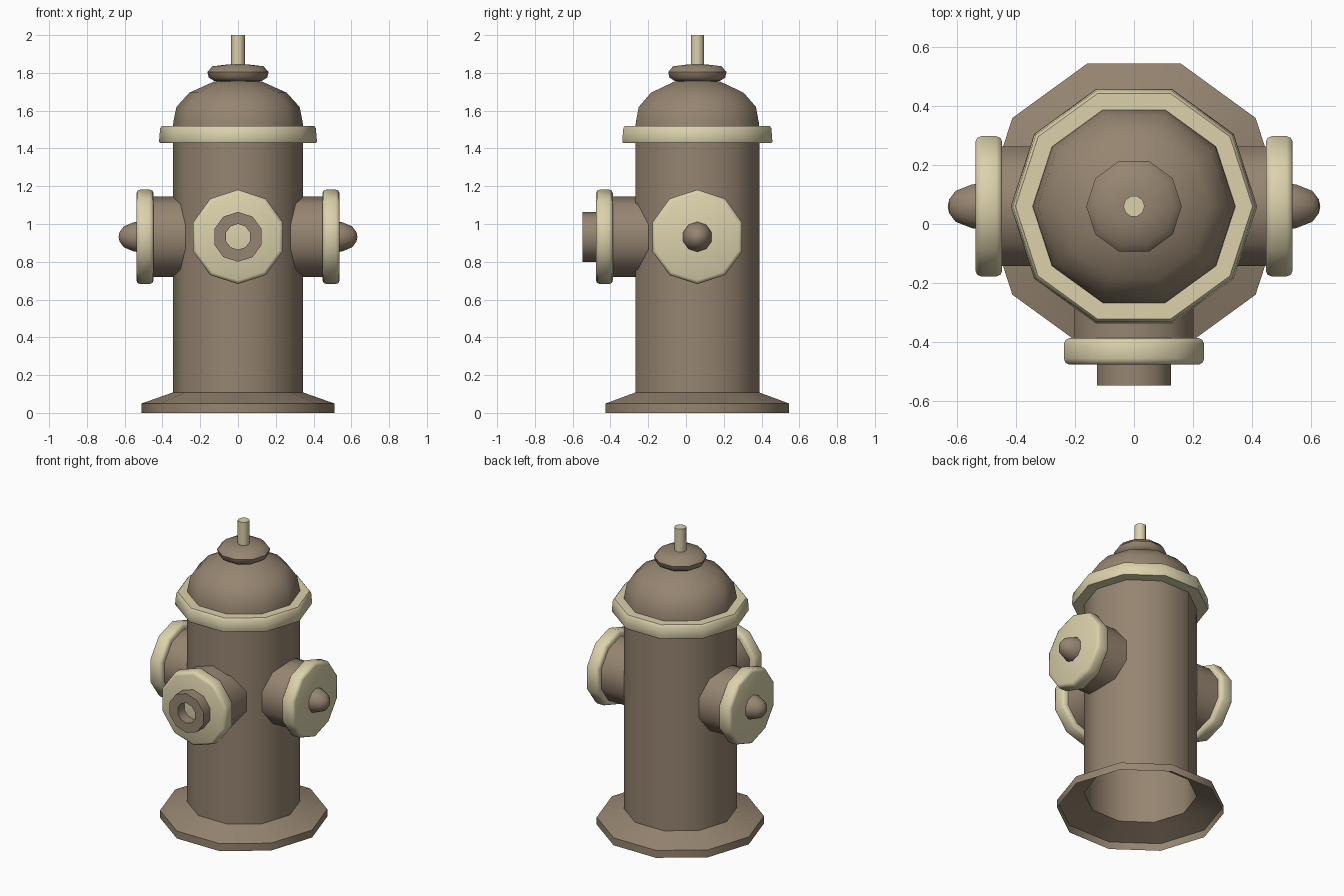
import bpy, bmesh, math
from mathutils import Vector

if "Cube" in bpy.data.objects:
    bpy.data.objects.remove(bpy.data.objects["Cube"])

SIDES = 10
X, Z = Vector((1, 0, 0)), Vector((0, 0, 1))
CY = 0.06          # the barrel's axis sits slightly behind the origin
OZ = 0.932         # outlet height


def material(name, color):
    m = bpy.data.materials.new(name)
    m.diffuse_color = color
    m.use_nodes = True
    m.node_tree.nodes["Principled BSDF"].inputs["Base Color"].default_value = m.diffuse_color
    return m


BROWN = material("brown_paint", (0.305, 0.235, 0.165, 1))
CREAM = material("cream_paint", (0.71, 0.64, 0.41, 1))


def lathe(name, profile, mat, origin=(0, CY, 0), axis=Z, u=X, closed=False):
    """Revolve (radius, distance along axis) points into a ten-sided solid."""
    bm = bmesh.new()
    origin, v = Vector(origin), axis.cross(u)
    rings = []
    for r, t in profile:
        c = origin + axis * t
        if r == 0:
            rings.append([bm.verts.new(c)] * SIDES)
        else:
            angles = [math.tau * k / SIDES for k in range(SIDES)]
            rings.append([bm.verts.new(c + (u * math.cos(a) + v * math.sin(a)) * r) for a in angles])
    pairs = list(zip(rings, rings[1:]))
    if closed:
        pairs.append((rings[-1], rings[0]))
    for lo, hi in pairs:
        for k in range(SIDES):
            n = (k + 1) % SIDES
            bm.faces.new(dict.fromkeys((lo[k], lo[n], hi[n], hi[k])))
    me = bpy.data.meshes.new(name)
    bm.to_mesh(me)
    bm.free()
    ob = bpy.data.objects.new(name, me)
    bpy.context.collection.objects.link(ob)
    me.materials.append(mat)
    bpy.ops.object.select_all(action='DESELECT')
    ob.select_set(True)
    bpy.context.view_layer.objects.active = ob
    bpy.ops.object.shade_smooth_by_angle(angle=math.radians(46))
    return ob


# Barrel with flared foot, open underneath
lathe("barrel", [(0.51, 0), (0.51, 0.05), (0.345, 0.108), (0.345, 1.47)], BROWN)

# Collar under the bonnet
lathe("collar", [(0.33, 1.43), (0.414, 1.43), (0.418, 1.437), (0.412, 1.508),
                 (0.402, 1.52), (0.33, 1.52)], CREAM, closed=True)

# Domed bonnet, knob and top stem
lathe("bonnet", [(0.345, 1.51), (0.342, 1.54), (0.326, 1.62), (0.258, 1.695),
                 (0.125, 1.755), (0, 1.765)], BROWN)
lathe("bonnet_knob", [(0, 1.75), (0.125, 1.757), (0.155, 1.775), (0.162, 1.805),
                      (0.135, 1.835), (0.05, 1.845), (0, 1.845)], BROWN)
lathe("top_stem", [(0.036, 1.83), (0.036, 2.0), (0, 2.0)], CREAM)


def outlet(name, origin, axis, start, inner, outer):
    """Neck plus a disc cap with softened rims."""
    lathe(name + "_neck", [(0.213, start), (0.213, inner + 0.01)], BROWN, origin, axis, Z)
    b = 0.02
    lathe(name + "_cap", [(0, inner), (0.25 - b, inner), (0.244, inner + 0.006), (0.25, inner + b),
                          (0.25, outer - b), (0.244, outer - 0.006), (0.25 - b, outer),
                          (0, outer)], CREAM, origin, axis, Z)


# Side outlets with rounded nuts
for side, s in (("left", -1), ("right", 1)):
    o = (0, CY, OZ)
    outlet(side + "_outlet", o, X * s, 0.27, 0.447, 0.538)
    lathe(side + "_outlet_nut", [(0.08, 0.53), (0.078, 0.55), (0.055, 0.605), (0.025, 0.627),
                                 (0, 0.632)], BROWN, o, X * s, Z)

# Front outlet with hollow nozzle
front = Vector((0, -1, 0))
o = (0, 0, OZ)
outlet("front_outlet", o, front, 0.19, 0.387, 0.477)
lathe("front_nozzle", [(0.132, 0.47), (0.132, 0.548), (0.068, 0.548), (0.068, 0.47)],
      BROWN, o, front, Z)
